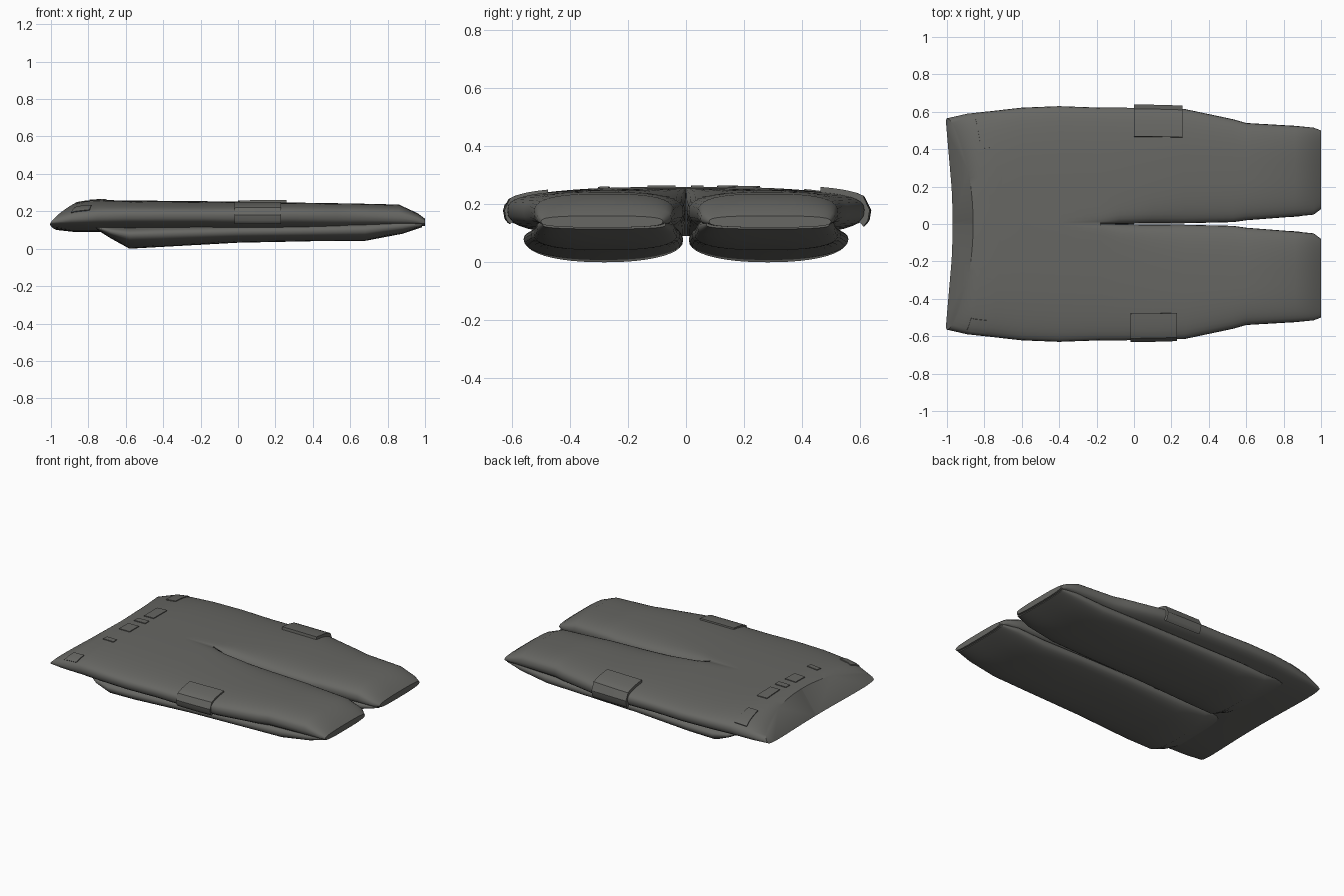
import bpy, bmesh, math

if "Cube" in bpy.data.objects:
    bpy.data.objects.remove(bpy.data.objects["Cube"])

cloth = bpy.data.materials.new("dark grey cloth")
cloth.diffuse_color = (0.135, 0.135, 0.125, 1)
cloth.use_nodes = True
cloth.node_tree.nodes["Principled BSDF"].inputs["Base Color"].default_value = cloth.diffuse_color

# Stations: x, inner y, outer y, bottom z, edge z, top z, crown (0 = joined, 0.5 = separate leg), roundness, slant
UPPER = [
    (-0.97, 0, 0.565, 0.10, 0.14, 0.250, 0, 2.0, 0.11),
    (-0.88, 0, 0.590, 0.09, 0.16, 0.258, 0, 2.6, 0.07),
    (-0.75, 0, 0.605, 0.09, 0.175, 0.260, 0, 2.8, 0.02),
    (-0.60, 0, 0.622, 0.09, 0.18, 0.258, 0, 2.8, 0),
    (-0.40, 0, 0.630, 0.09, 0.18, 0.256, 0, 2.8, 0),
    (-0.18, 0, 0.622, 0.09, 0.18, 0.254, 0, 2.8, 0),
    (-0.08, 0, 0.622, 0.09, 0.18, 0.252, 0.12, 2.8, 0),
    (0.10, 0.003, 0.620, 0.09, 0.18, 0.250, 0.3, 2.7, 0),
    (0.27, 0.004, 0.615, 0.10, 0.18, 0.247, 0.45, 2.7, 0),
    (0.53, 0.010, 0.560, 0.10, 0.175, 0.243, 0.5, 2.7, 0),
    (0.60, 0.020, 0.540, 0.10, 0.175, 0.242, 0.5, 2.7, 0),
    (0.86, 0.040, 0.525, 0.11, 0.165, 0.236, 0.5, 2.9, 0),
    (0.96, 0.050, 0.515, 0.12, 0.150, 0.190, 0.5, 3.0, 0),
    (1.00, 0.080, 0.500, 0.12, 0.140, 0.160, 0.5, 3.0, 0),
]
LOWER = [
    (-0.76, 0.06, 0.50, 0.105, 0.115, 0.13, 0.5, 3, 0),
    (-0.68, 0.03, 0.54, 0.055, 0.09, 0.13, 0.5, 2.4, 0),
    (-0.58, 0.01, 0.555, 0.0, 0.075, 0.13, 0.5, 2.2, 0),
    (-0.40, 0.01, 0.560, 0.01, 0.08, 0.135, 0.5, 2.3, 0),
    (0.00, 0.015, 0.545, 0.032, 0.09, 0.14, 0.5, 2.4, 0),
    (0.40, 0.02, 0.535, 0.04, 0.095, 0.145, 0.5, 2.5, 0),
    (0.68, 0.03, 0.525, 0.042, 0.10, 0.15, 0.5, 2.6, 0),
    (0.88, 0.04, 0.515, 0.08, 0.12, 0.16, 0.5, 2.8, 0),
    (0.985, 0.07, 0.495, 0.115, 0.13, 0.145, 0.5, 3, 0),
]


def station(x):
    """Interpolate the upper stations at x."""
    for a, b in zip(UPPER, UPPER[1:]):
        if x <= b[0]:
            f = (x - a[0]) / (b[0] - a[0])
            return tuple(p + (q - p) * f for p, q in zip(a, b))
    return UPPER[-1]


def point(s, t, side, off=0):
    """Point across a section; side is 1 on top and -1 underneath."""
    x, yi, yo, zb, zm, zt, c, n, sh = s
    u = (t - c) / (1 - c) if t >= c else (c - t) / c
    h = max(0, 1 - min(u, 1) ** n) ** (1 / n)
    z = zm + (zt - zm) * h if side > 0 else zm - (zm - zb) * h
    x += sh * (z - zb) / (zt - zb) - 0.55 * sh * t * t
    return (x, yi + (yo - yi) * t + off * t ** 8, z + side * off * min(1, 2 * h))


def finish(name, bm, angle=40):
    bmesh.ops.remove_doubles(bm, verts=bm.verts, dist=0.0004)
    bmesh.ops.recalc_face_normals(bm, faces=bm.faces)
    me = bpy.data.meshes.new(name)
    bm.to_mesh(me)
    bm.free()
    ob = bpy.data.objects.new(name, me)
    bpy.context.collection.objects.link(ob)
    me.materials.append(cloth)
    bpy.ops.object.select_all(action='DESELECT')
    ob.select_set(True)
    bpy.context.view_layer.objects.active = ob
    bpy.ops.object.shade_smooth_by_angle(angle=math.radians(angle))
    return ob


def skin(bm, rows, closed):
    vs = [[bm.verts.new(p) for p in r] for r in rows]
    n = len(rows[0])
    for a, b in zip(vs, vs[1:]):
        for i in range(n if closed else n - 1):
            j = (i + 1) % n
            bm.faces.new((a[i], a[j], b[j], b[i]))
    return vs


def garment(name, table):
    N = 22
    ts = [(1 - math.cos(math.pi * i / N)) / 2 for i in range(N + 1)]
    bm = bmesh.new()
    for sgn in (1, -1):
        rows = []
        for s in table:
            loop = [point(s, t, 1) for t in ts] + [point(s, t, -1) for t in reversed(ts)]
            rows.append([(x, y * sgn, z) for x, y, z in loop])
        vs = skin(bm, rows, True)
        bm.faces.new(vs[0])
        bm.faces.new(vs[-1])
    # Open the seam wall where both halves join
    wall = [f for f in bm.faces if all(abs(v.co.y) < 1e-5 for v in f.verts)]
    bmesh.ops.delete(bm, geom=wall, context='FACES')
    return finish(name, bm)


def patch(name, x0, x1, t0, t1, sgn, off, under=None):
    """Raised piece of cloth following the body; under = how far it wraps below."""
    path = [(t0 + (t1 - t0) * i / 8, 1) for i in range(9)]
    if under is not None:
        path += [(1 - (1 - under) * i / 4, -1) for i in range(1, 5)]
    xs = [x0 + (x1 - x0) * i / 4 for i in range(5)]
    grid = [[point(station(x), t, s, off) for t, s in path] for x in xs]
    base = [[point(station(x), t, s, -0.004) for t, s in path] for x in xs]
    rows = [base[0]] + grid + [base[-1]]
    ends = [(b[0], b[-1]) for b in [base[0]] + base + [base[-1]]]
    rows = [[e[0]] + r + [e[1]] for r, e in zip(rows, ends)]
    bm = bmesh.new()
    skin(bm, [[(x, y * sgn, z) for x, y, z in r] for r in rows], False)
    return finish(name, bm, 30)


# Seat and upper legs, then the legs folded underneath
garment("trouser_upper", UPPER)
garment("folded_lower_legs", LOWER)

# Cargo pockets on the outer seams
patch("cargo_pocket_left", 0.0, 0.26, 0.75, 1, 1, 0.018, 0.97)
patch("cargo_pocket_right", -0.02, 0.23, 0.77, 1, -1, 0.010, 0.97)

# Waistband tabs and belt loops
for i, (x0, x1, t0, t1, sgn) in enumerate([
        (-0.86, -0.77, 0.68, 0.95, 1), (-0.82, -0.72, 0.18, 0.42, 1),
        (-0.84, -0.72, 0.03, 0.10, 1), (-0.85, -0.73, 0.06, 0.22, -1),
        (-0.84, -0.73, 0.44, 0.50, -1), (-0.90, -0.80, 0.86, 0.97, -1)]):
    patch("waist_tab_%d" % (i + 1), x0, x1, t0, t1, sgn, 0.005)
